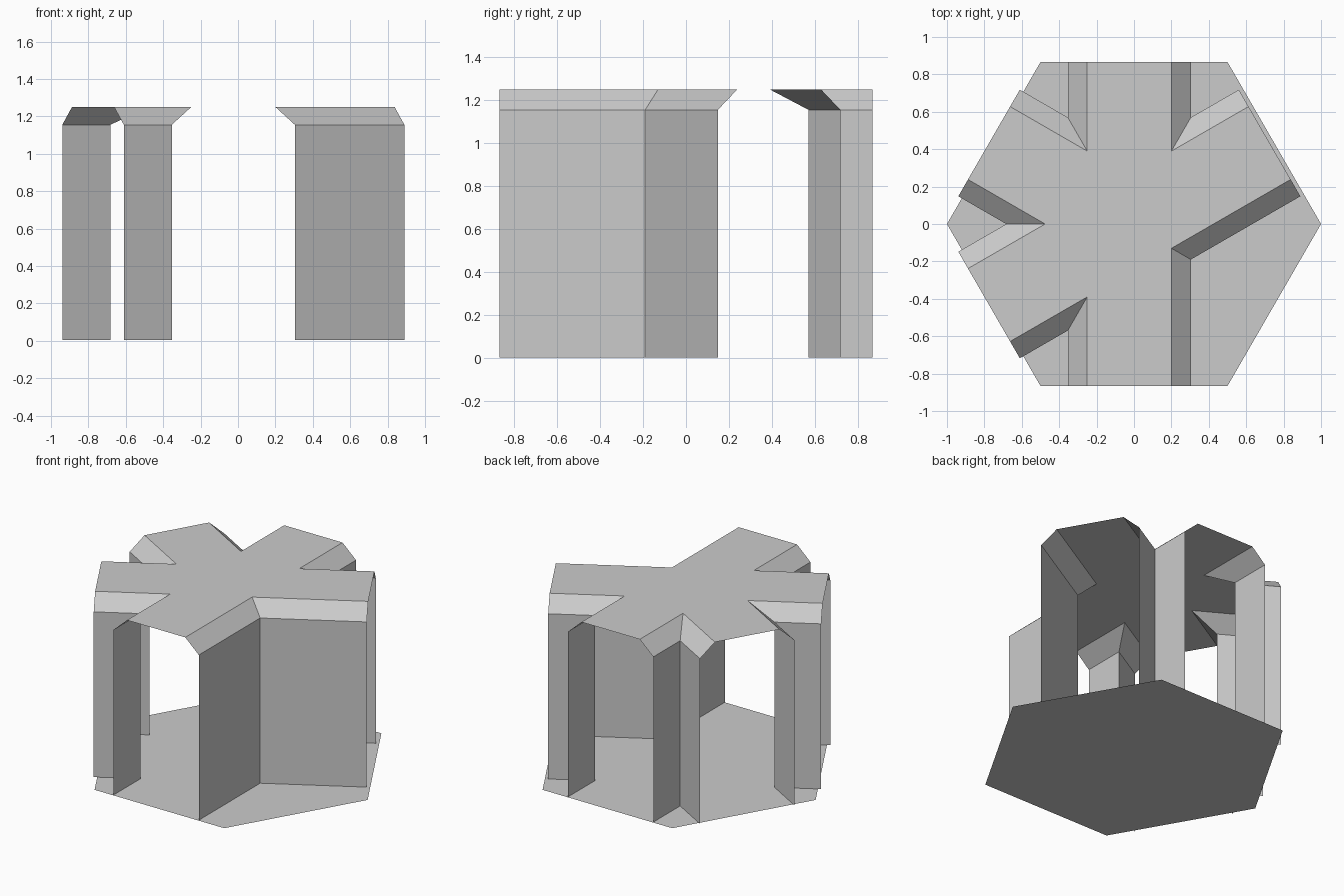
import bpy, bmesh
from math import cos, sin, radians
from mathutils import Vector

if "Cube" in bpy.data.objects:
    bpy.data.objects.remove(bpy.data.objects["Cube"])

APOTHEM = 0.866       # centre to middle of a hexagon side
WALL_HALF = 0.329     # half width of a passage at its walls
ROOF_HALF = 0.225     # half width of a passage at its ceiling
Z_FLOOR, Z_WALL, Z_ROOF = 0.003, 1.155, 1.25
SHIFT = Vector((-0.025, 0))

grey = bpy.data.materials.new("plain grey")
grey.use_nodes = True
grey.diffuse_color = (0.6, 0.6, 0.6, 1)
grey.node_tree.nodes["Principled BSDF"].inputs["Base Color"].default_value = (0.6, 0.6, 0.6, 1)


def add_object(name, polygons):
    bm = bmesh.new()
    for polygon in polygons:
        bm.faces.new([bm.verts.new(p) for p in polygon])
    bmesh.ops.remove_doubles(bm, verts=bm.verts, dist=0.0001)
    mesh = bpy.data.meshes.new(name)
    bm.to_mesh(mesh)
    bm.free()
    mesh.materials.append(grey)
    ob = bpy.data.objects.new(name, mesh)
    bpy.context.collection.objects.link(ob)


def direction(angle):
    return Vector((cos(radians(angle)), sin(radians(angle))))


def at(points, z):
    return [(p.x, p.y, z) for p in points]


def corner_path(first, second, half):
    """Bent line from the left side of one passage to the right side of the next."""
    d1, d2 = direction(first), direction(second)
    s1, s2 = Vector((-d1.y, d1.x)), Vector((d2.y, -d2.x))
    bend = (d1 + d2).normalized() * half / sin(radians((second - first) / 2))
    return [p + SHIFT for p in (d1 * APOTHEM + s1 * half, bend, d2 * APOTHEM + s2 * half)]


# Hexagonal floor
add_object("floor", [at([direction(a) for a in range(0, 360, 60)], 0)])

# Bent walls with sloped tops between neighbouring passages
passages = [30, 90, 150, 210, 270, 390]
names = ["back_left", "back_right", "right", "front_right", "front_left"]
roof_outline = []
for name, first, second in zip(names, passages, passages[1:]):
    wall = corner_path(first, second, WALL_HALF)
    roof = corner_path(first, second, ROOF_HALF)
    rings = [at(wall, Z_FLOOR), at(wall, Z_WALL), at(roof, Z_ROOF)]
    faces = [(low[i], low[i + 1], high[i + 1], high[i])
             for low, high in zip(rings, rings[1:]) for i in range(2)]
    add_object(name + "_wall", faces)
    roof_outline += roof

# Flat ceiling joining all the passages
add_object("ceiling", [at(roof_outline, Z_ROOF)])
